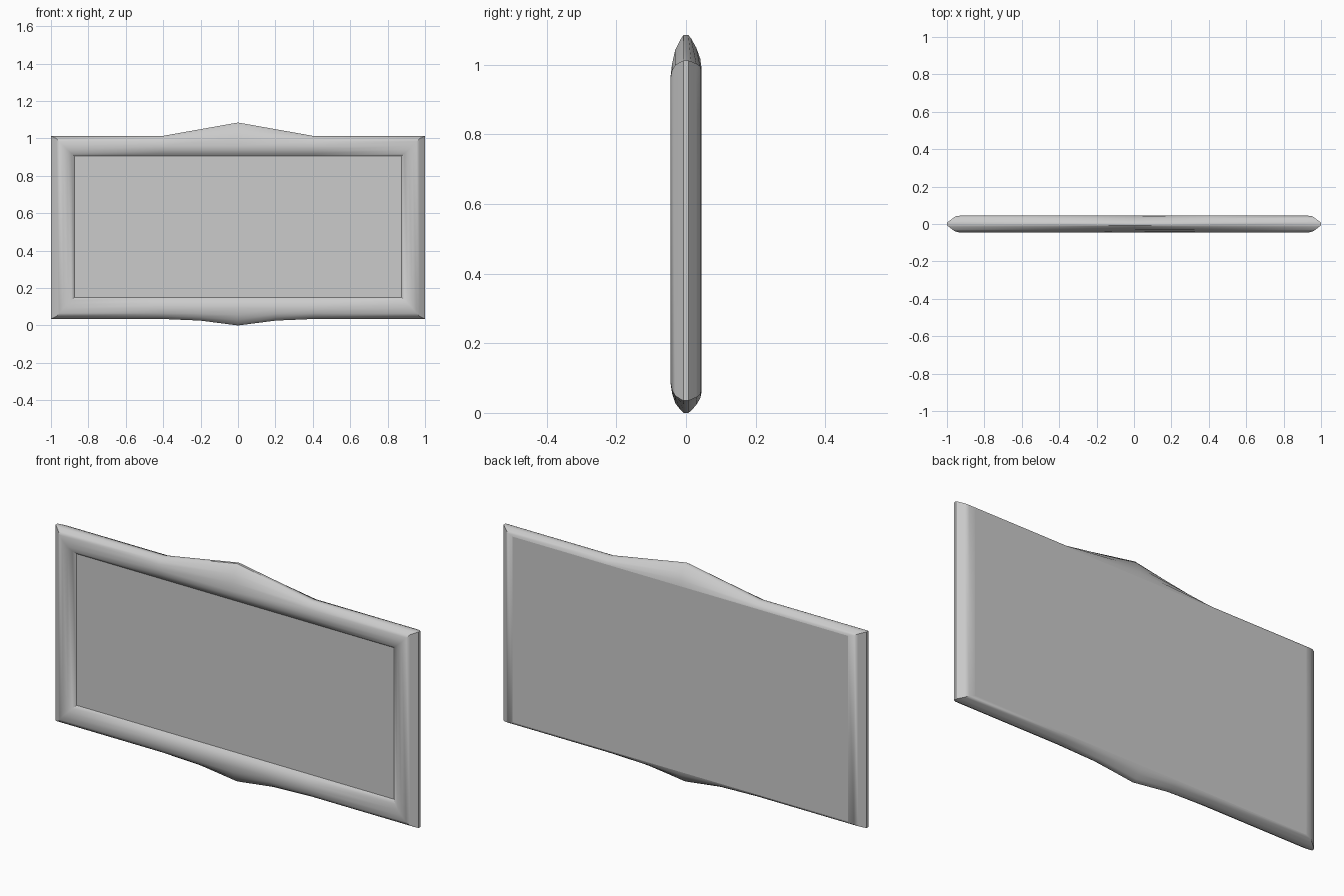
import bpy, math

if "Cube" in bpy.data.objects:
    bpy.data.objects.remove(bpy.data.objects["Cube"])

Z0, Z1 = 0.035, 1.012      # straight outer edges of the frame


def ring(dx, dz, peak, y):
    """Outline inset by dx/dz, with crest and lower point scaled by peak."""
    w, b, t = 1 - dx, Z0 + dz, Z1 - dz * 0.93
    lower = [(-w, 0), (-.41, 0), (-.2, -.009), (0, -.035), (.2, -.009), (.41, 0), (w, 0)]
    upper = [(w, 0), (.41, 0), (0, .073), (-.41, 0), (-w, 0)]
    return ([(x, y, b + h * peak + (dz * (peak > 0) * h / .035 * -0)) for x, h in lower]
            + [(x, y, t + h * peak) for x, h in upper])


def make(name, rings, cap_start=False, cap_end=False):
    n = len(rings[0])
    verts = [v for r in rings for v in r]
    faces = [(k * n + i, k * n + (i + 1) % n, (k + 1) * n + (i + 1) % n, (k + 1) * n + i)
             for k in range(len(rings) - 1) for i in range(n)]
    if cap_start:
        faces.append(tuple(range(n))[::-1])
    if cap_end:
        faces.append(tuple(range((len(rings) - 1) * n, len(rings) * n)))
    me = bpy.data.meshes.new(name)
    me.from_pydata(verts, [], faces)
    me.update()
    ob = bpy.data.objects.new(name, me)
    bpy.context.collection.objects.link(ob)
    bpy.ops.object.select_all(action='DESELECT')
    ob.select_set(True)
    bpy.context.view_layer.objects.active = ob
    bpy.ops.object.shade_smooth_by_angle(angle=math.radians(40))
    return ob


# Moulded frame, swept from the back edge round to the inner lip
profile = [
    (.075, .027, 0, .045),
    (.045, .018, .30, .041),
    (.030, .010, .62, .030),
    (.010, .003, .90, .015),
    (0, 0, 1, .007),
    (0, 0, 1, -.007),
    (.010, .004, .90, -.015),
    (.030, .014, .60, -.031),
    (.045, .030, .25, -.040),
    (.065, .055, 0, -.045),
    (.090, .080, 0, -.042),
    (.110, .100, 0, -.033),
    (.125, .115, 0, -.020),
]
rings = [ring(*p) for p in profile]
make("frame", rings)

# Flat recessed front panel and flat back panel
make("front_panel", [rings[-1]], cap_end=True)
make("back_panel", [rings[0]], cap_start=True)
